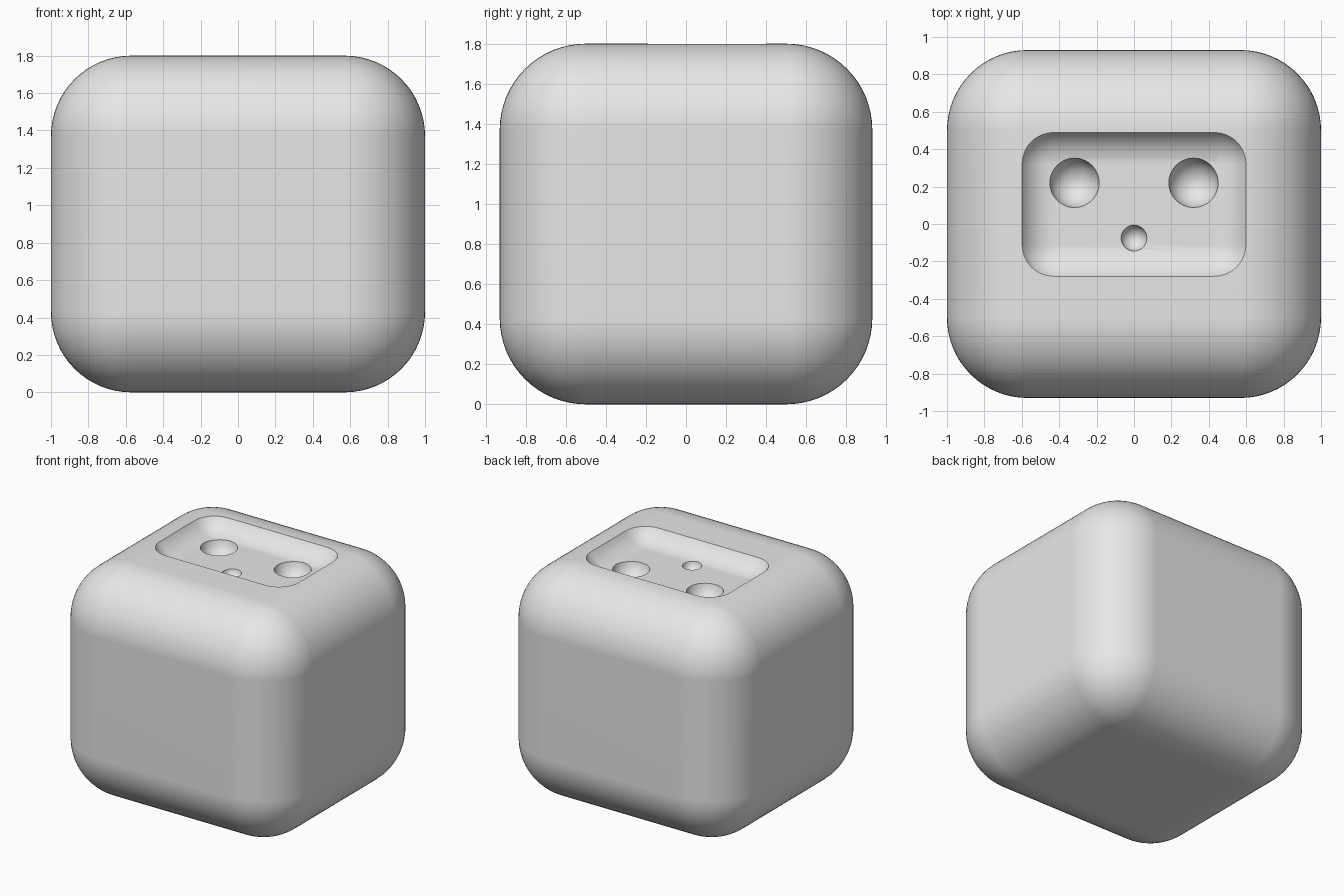
import bpy
import math

if "Cube" in bpy.data.objects:
    bpy.data.objects.remove(bpy.data.objects["Cube"], do_unlink=True)

grey = bpy.data.materials.new("light_grey")
grey.use_nodes = True
grey.diffuse_color = (0.8, 0.8, 0.8, 1)
grey.node_tree.nodes["Principled BSDF"].inputs["Base Color"].default_value = (0.8, 0.8, 0.8, 1)


def apply(obj, modifier):
    bpy.ops.object.select_all(action="DESELECT")
    obj.select_set(True)
    bpy.context.view_layer.objects.active = obj
    bpy.ops.object.modifier_apply(modifier=modifier.name)


def rounded_box(name, centre, size, radius, segments):
    bpy.ops.mesh.primitive_cube_add(size=1, location=centre)
    box = bpy.context.object
    box.name = name
    box.scale = size
    bpy.ops.object.transform_apply(location=True, rotation=False, scale=True)
    box.data.materials.append(grey)
    bevel = box.modifiers.new("rounding", "BEVEL")
    bevel.width = radius
    bevel.segments = segments
    bevel.limit_method = "NONE"
    apply(box, bevel)
    return box


def ball(name, centre, radius):
    bpy.ops.mesh.primitive_uv_sphere_add(segments=32, ring_count=16, radius=radius, location=centre)
    sphere = bpy.context.object
    sphere.name = name
    sphere.data.materials.append(grey)
    return sphere


def carve(target, cutter):
    cutter.hide_render = True
    cut = target.modifiers.new("carve", "BOOLEAN")
    cut.operation = "DIFFERENCE"
    cut.solver = "EXACT"
    cut.object = cutter
    apply(target, cut)
    bpy.data.objects.remove(cutter, do_unlink=True)


# Soft cube body
body = rounded_box("body", (0, 0, 0.9), (2, 1.86, 1.8), 0.43, 16)

# Shallow face panel sunk into the top
floor = 1.70
carve(body, rounded_box("face_recess_cutter", (0, 0.105, floor + 0.3), (1.254, 0.824, 0.6), 0.2, 10))

# Eye sockets and nose hole
for side in (-1, 1):
    carve(body, ball("eye_cutter", (side * 0.318, 0.22, floor + 0.02), 0.134))
carve(body, ball("nose_cutter", (0, -0.075, floor + 0.01), 0.07))

# Smooth shading with crisp rims
bpy.ops.object.select_all(action="DESELECT")
body.select_set(True)
bpy.context.view_layer.objects.active = body
bpy.ops.object.shade_smooth_by_angle(angle=math.radians(30))
weighted = body.modifiers.new("flat_panels", "WEIGHTED_NORMAL")
weighted.keep_sharp = True
